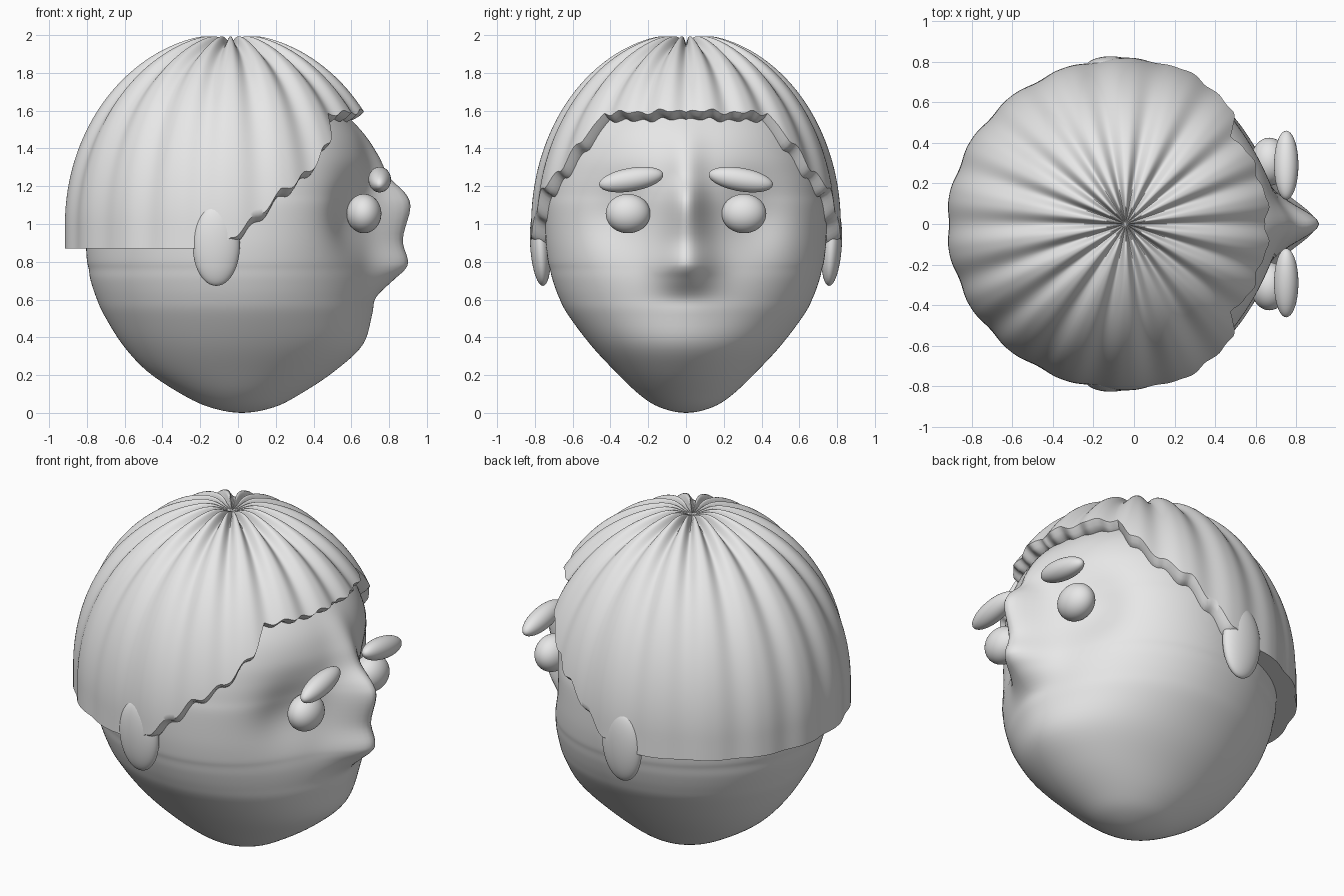
import bpy, bmesh, math
from math import sin, cos, pi, exp

if "Cube" in bpy.data.objects:
    bpy.data.objects.remove(bpy.data.objects["Cube"])

grey = bpy.data.materials.new("plain_grey")
grey.use_nodes = True
grey.diffuse_color = (0.8, 0.8, 0.8, 1)
grey.node_tree.nodes["Principled BSDF"].inputs["Base Color"].default_value = (0.8, 0.8, 0.8, 1)


def finish(obj, angle):
    obj.data.materials.append(grey)
    bpy.ops.object.select_all(action="DESELECT")
    obj.select_set(True)
    bpy.context.view_layer.objects.active = obj
    bpy.ops.object.shade_smooth_by_angle(angle=math.radians(angle))


def loft(name, loops, angle):
    """Skin a list of closed loops of equal length; repeated points are merged."""
    bm = bmesh.new()
    rings = [[bm.verts.new(p) for p in loop] for loop in loops]
    for a, b in zip(rings, rings[1:]):
        n = len(a)
        for i in range(n):
            j = (i + 1) % n
            bm.faces.new((a[i], a[j], b[j], b[i]))
    bmesh.ops.remove_doubles(bm, verts=bm.verts, dist=0.0001)
    bmesh.ops.recalc_face_normals(bm, faces=bm.faces)
    mesh = bpy.data.meshes.new(name)
    bm.to_mesh(mesh)
    bm.free()
    obj = bpy.data.objects.new(name, mesh)
    bpy.context.collection.objects.link(obj)
    finish(obj, angle)


def spline(a, b, c, d, t):
    return [0.5 * (2 * q + (r - p) * t + (2 * p - 5 * q + 4 * r - s) * t * t
                   + (3 * q - p - 3 * r + s) * t ** 3) for p, q, r, s in zip(a, b, c, d)]


def lerp_table(table, x):
    for (x0, y0), (x1, y1) in zip(table, table[1:]):
        if x <= x1:
            return y0 + (y1 - y0) * (x - x0) / (x1 - x0)
    return table[-1][1]


# Head sections: height, back x, front x, half width, nose projection
MID = 0.02
sections = [
    (.03, .19, -.15, -.14, 0), (0, .02, .02, 0, 0), (.03, -.15, .19, .14, 0),
    (.1, -.3, .33, .25, 0), (.22, -.48, .51, .375, 0), (.36, -.61, .65, .505, .01),
    (.52, -.71, .69, .625, .02), (.61, -.75, .7, .672, .03), (.7, -.78, .71, .705, .11),
    (.76, -.79, .715, .72, .17), (.81, -.8, .72, .732, .18), (.92, -.805, .725, .743, .15),
    (1.08, -.8, .73, .745, .185), (1.16, -.79, .725, .735, .165), (1.25, -.77, .715, .72, .085),
    (1.36, -.73, .695, .69, .05), (1.48, -.67, .645, .64, .02), (1.6, -.59, .55, .56, 0),
    (1.75, -.43, .4, .42, 0), (1.87, -.24, .22, .23, 0), (1.92, .02, .02, 0, 0),
    (1.87, .24, -.22, -.23, 0)]


def head_loop(z, back, front, width, nose, n=200):
    loop = []
    for i in range(n):
        a = 2 * pi * i / n
        y = width * sin(a)
        x = MID + (front - MID if cos(a) > 0 else MID - back) * cos(a)
        if cos(a) > 0:
            x += nose * exp(-(y / (0.16 - 0.08 * min(z, 1.2))) ** 2 / 2)
            # Eye sockets
            x -= 0.09 * exp(-((abs(y) - 0.36) / 0.14) ** 2 / 2 - ((z - 1.04) / 0.15) ** 2 / 2)
        loop.append((x, y, z))
    return loop


loops = []
for k in range(1, len(sections) - 2):
    for step in range(5):
        loops.append(head_loop(*spline(*sections[k - 1:k + 3], step / 5)))
loops.append(head_loop(*sections[-2]))
loft("head", loops, 60)

# Hair: fluted dome whose hem height depends on the angle from the face
hem = [(0, 1.6), (42, 1.585), (48, 1.45), (60, 1.28), (72, 1.17), (78, 1.08),
       (88, .95), (95, .87), (180, .87)]
CROWN = -0.04
SEGS, RINGS, FLUTES = 360, 60, 18


def hair_point(a, phi, inset=0, drop=0):
    groove = (0.5 + 0.5 * cos(FLUTES * a)) ** 1.5
    d = 0.055 * min(1, phi / 0.12) * exp(-0.9 * phi) * groove + 0.05 * exp(-(phi / 0.1) ** 2)
    low = max(0, phi - pi / 2)
    p = min(phi, pi / 2)
    r = (0.858 - d) * sin(p) - inset
    z = 1 + (1.01 - d) * cos(p) - low - drop
    return (CROWN + 1.03 * r * cos(a), 0.955 * r * sin(a), z)


def hem_angle(a):
    deg = abs(math.degrees((a + pi) % (2 * pi) - pi))
    z = lerp_table(hem, deg)
    if deg < 90:
        z += (0.008 if deg < 45 else 0.018) * sin(math.radians(deg) * 36)
    return math.acos(z - 1) if z > 1 else pi / 2 + 1 - z, deg


angles = [2 * pi * i / SEGS for i in range(SEGS)]
ends = [hem_angle(a) for a in angles]
loops = [[hair_point(a, e * k / RINGS) for a, (e, _) in zip(angles, ends)]
         for k in range(RINGS + 1)]
# Rolled underside of the hem
for inset, drop in ((0.025, 0.025), (0.06, 0.045), (0.14, 0.04)):
    loops.append([hair_point(a, e, inset, drop * max(0, min(1, (100 - deg) / 15)))
                  for a, (e, deg) in zip(angles, ends)])
loft("hair", loops, 50)


# Eyes, eyebrows and ears are squashed spheres on both sides
def ellipsoid(name, centre, radii, tilt=0):
    bpy.ops.mesh.primitive_uv_sphere_add(segments=48, ring_count=24, location=centre)
    obj = bpy.context.object
    obj.name = name
    obj.scale = radii
    obj.rotation_euler.x = tilt
    bpy.ops.object.transform_apply(location=False, rotation=True, scale=True)
    finish(obj, 60)


for side, label in ((1, "positive_y"), (-1, "negative_y")):
    ellipsoid("eye_" + label, (.667, .307 * side, 1.055), (.092, .118, .104))
    ellipsoid("eyebrow_" + label, (.75, .29 * side, 1.235), (.06, .172, .062), -.17 * side)
    ellipsoid("ear_" + label, (-.115, .77 * side, .887), (.125, .055, .215), -.06 * side)
